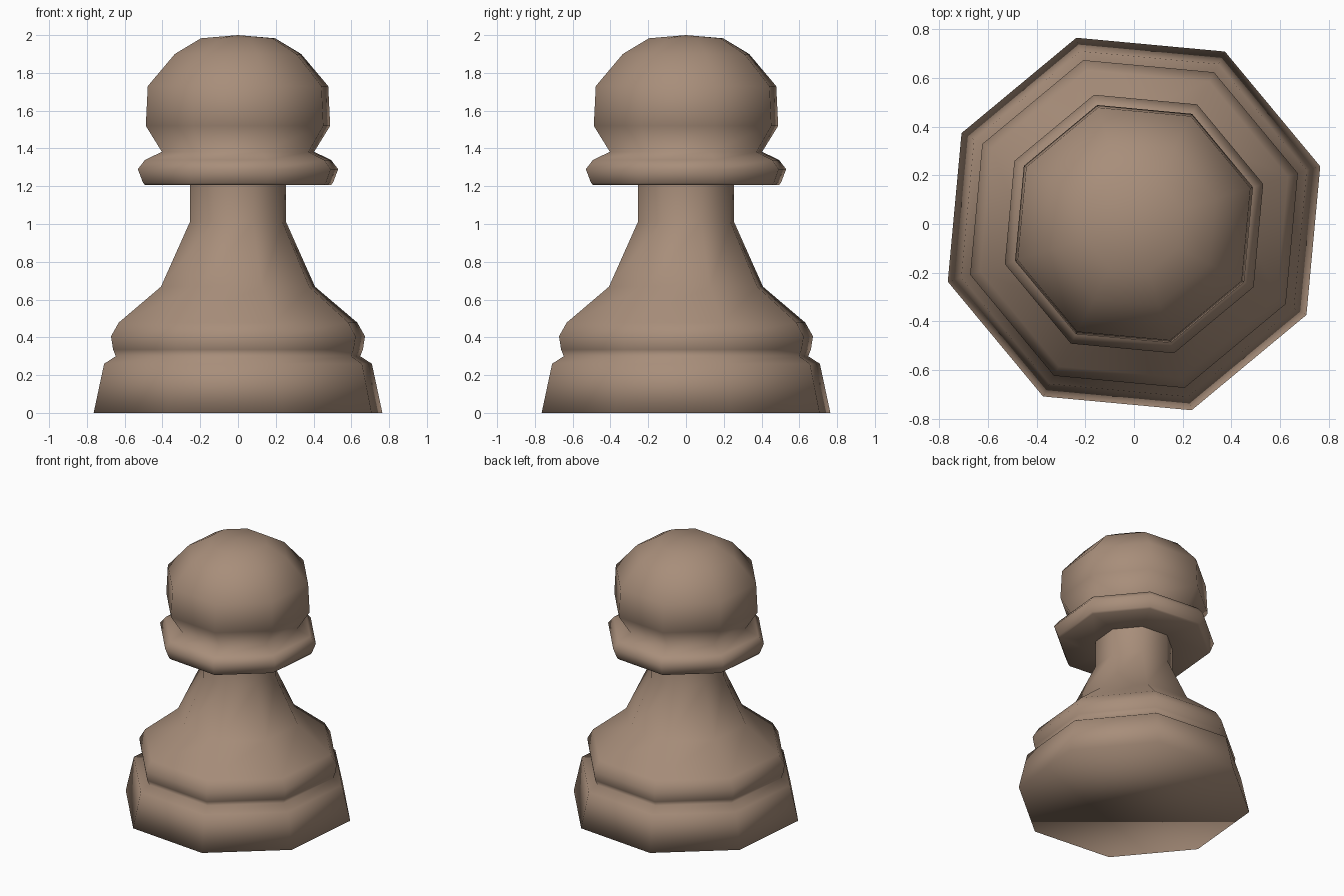
import bpy, math

if "Cube" in bpy.data.objects:
    bpy.data.objects.remove(bpy.data.objects["Cube"])

SIDES = 8
TURN = math.radians(17.2)   # the octagon is slightly rotated

wood = bpy.data.materials.new("warm_brown")
wood.diffuse_color = (0.39, 0.27, 0.195, 1.0)
wood.use_nodes = True
wood.node_tree.nodes["Principled BSDF"].inputs["Base Color"].default_value = wood.diffuse_color


def lathe(name, profile, cap_bottom=False, apex=None):
    """Turn a (radius, height) profile into an eight-sided smooth solid."""
    verts = [(r * math.cos(TURN + math.tau * i / SIDES),
              r * math.sin(TURN + math.tau * i / SIDES), z)
             for r, z in profile for i in range(SIDES)]
    faces = []
    for k in range(len(profile) - 1):
        a, b = k * SIDES, (k + 1) * SIDES
        for i in range(SIDES):
            j = (i + 1) % SIDES
            faces.append((a + i, a + j, b + j, b + i))
    if cap_bottom:
        faces.append(tuple(reversed(range(SIDES))))
    if apex is not None:
        top = (len(profile) - 1) * SIDES
        verts.append((0, 0, apex))
        faces += [(top + i, top + (i + 1) % SIDES, len(verts) - 1)
                  for i in range(SIDES)]
    mesh = bpy.data.meshes.new(name)
    mesh.from_pydata(verts, [], faces)
    mesh.materials.append(wood)
    mesh.shade_smooth()
    obj = bpy.data.objects.new(name, mesh)
    bpy.context.collection.objects.link(obj)
    return obj


# Stepped foot, rounded ring and tapering stem
lathe("foot_and_stem", [
    (0.80, 0.0), (0.742, 0.26), (0.677, 0.30), (0.692, 0.335),
    (0.704, 0.405), (0.661, 0.478), (0.427, 0.668),
    (0.267, 1.01), (0.267, 1.206)], cap_bottom=True)

# Collar (with its underside) and ball-shaped head
lathe("collar_and_head", [
    (0.267, 1.206), (0.515, 1.206), (0.526, 1.217), (0.555, 1.29),
    (0.516, 1.339), (0.422, 1.382), (0.511, 1.52), (0.50, 1.73),
    (0.35, 1.90), (0.206, 1.983)], apex=2.0)
